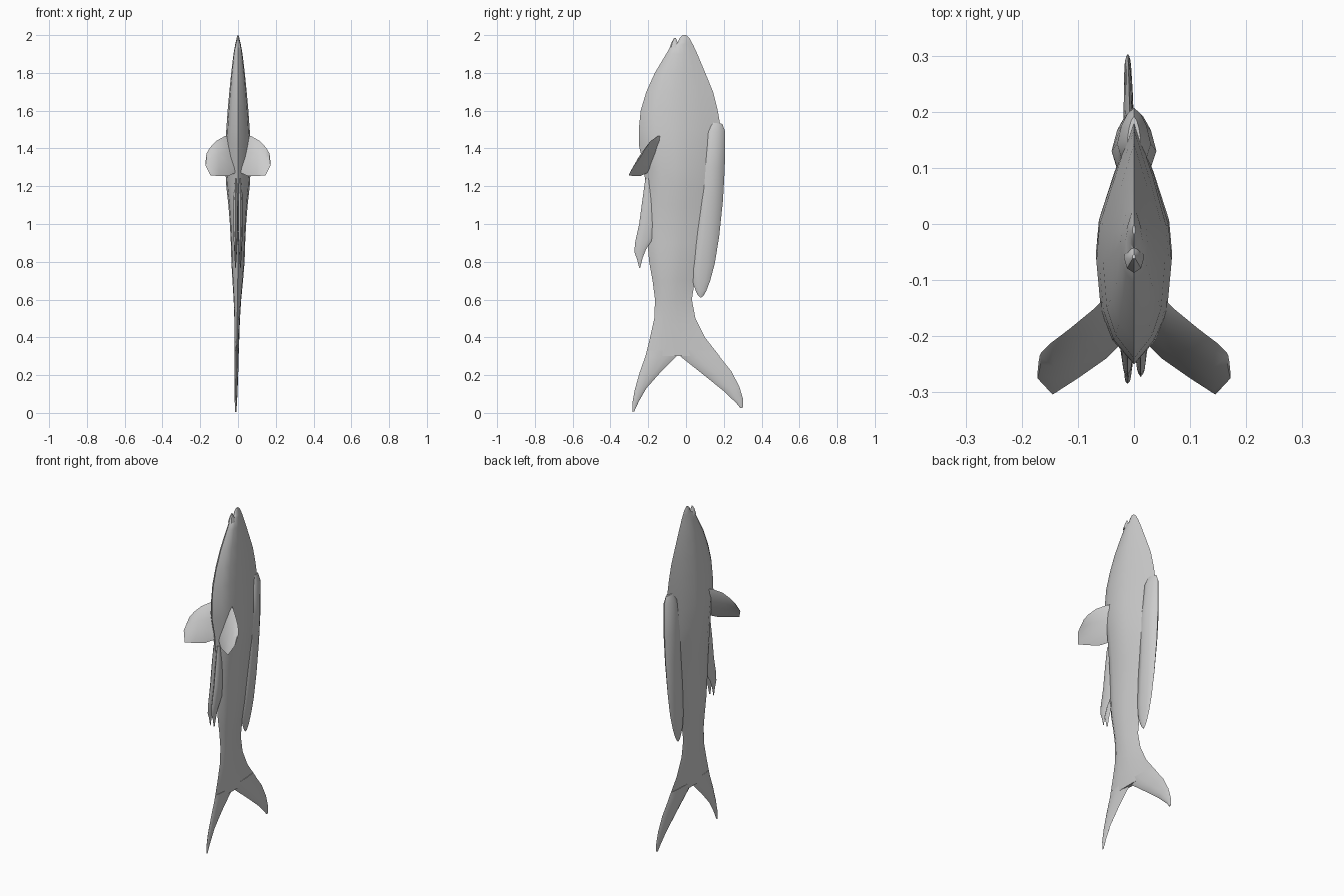
import bpy, bmesh, math
from mathutils import Vector

# Lens cross-sections: (fraction of chord, fraction of half thickness)
BODY = [(0.10, .58), (0.22, .88), (0.42, 1), (0.57, .92), (0.78, .52), (0.9, .24)]
FIN = [(0.12, .7), (0.4, 1), (0.7, .75), (0.9, .4)]


def loft(name, sections, shape=FIN, normal=(1, 0, 0), sweep=True):
    """Skin closed lens rings; each section is (edge A, edge B, half thickness)."""
    n = Vector(normal).normalized()
    bm = bmesh.new()
    rings = []
    for a, b, w in sections:
        a, b = Vector(a), Vector(b)
        pts = [a] + [a.lerp(b, t) + n * w * f for t, f in shape]
        pts += [b] + [a.lerp(b, t) - n * w * f for t, f in reversed(shape)]
        if sweep:  # the tail drifts slightly to one side
            for p in pts:
                p.x -= 0.012 * max(0, (0.8 - p.z) / 0.8)
        rings.append([bm.verts.new(p) for p in pts])
    for r, s in zip(rings, rings[1:]):
        for i in range(len(r)):
            j = (i + 1) % len(r)
            bm.faces.new((r[i], r[j], s[j], s[i]))
    bm.faces.new(rings[0])
    bm.faces.new(rings[-1])
    bmesh.ops.recalc_face_normals(bm, faces=bm.faces)
    me = bpy.data.meshes.new(name)
    bm.to_mesh(me)
    bm.free()
    ob = bpy.data.objects.new(name, me)
    bpy.context.collection.objects.link(ob)
    bpy.ops.object.select_all(action='DESELECT')
    ob.select_set(True)
    bpy.context.view_layer.objects.active = ob
    bpy.ops.object.shade_smooth_by_angle(angle=math.radians(40))
    return ob


def flat(rows):
    """Sections in the middle plane from (yA, zA, yB, zB, half thickness)."""
    return [((0, ya, za), (0, yb, zb), w) for ya, za, yb, zb, w in rows]


# Body from snout to the fork of the tail: z, belly y, back y, half width
body = [(2.0, -.018, 0, .003), (1.985, -.034, .018, .007), (1.962, -.043, .03, .012),
        (1.95, -.076, .037, .015), (1.9, -.105, .06, .024), (1.8, -.165, .102, .036),
        (1.7, -.21, .143, .046), (1.6, -.24, .168, .055), (1.5, -.25, .185, .062),
        (1.42, -.25, .185, .067), (1.3, -.222, .18, .068), (1.2, -.215, .172, .062),
        (1.1, -.212, .158, .051), (1.0, -.208, .14, .043), (.9, -.204, .115, .038),
        (.8, -.195, .085, .035), (.7, -.177, .046, .028), (.6, -.164, .031, .02),
        (.5, -.168, .05, .015), (.4, -.19, .1, .013), (.3, -.215, .178, .011)]
loft("body", flat([(a, z, b, z, w) for z, a, b, w in body]), BODY)

# Lower jaw
loft("lower_jaw", flat([(-.062, 1.986, -.054, 1.984, .003),
                        (-.073, 1.968, -.046, 1.966, .01),
                        (-.087, 1.935, -.02, 1.935, .018)]))

# Tail lobes
loft("tail_lobe_front", flat([(-.206, .33, -.03, .33, .011), (-.215, .3, -.05, .299, .011),
                              (-.245, .215, -.135, .215, .01), (-.272, .12, -.21, .13, .008),
                              (-.284, .05, -.25, .06, .006), (-.284, .005, -.274, .008, .003)]))
loft("tail_lobe_back", flat([(-.06, .33, .155, .33, .011), (-.015, .287, .178, .298, .011),
                             (.095, .2, .24, .22, .01), (.2, .115, .282, .14, .008),
                             (.268, .05, .303, .07, .006), (.288, .024, .302, .03, .003)]))

# Dorsal fin
loft("dorsal_fin", flat([(.12, 1.54, .192, 1.53, .012), (.1, 1.49, .207, 1.49, .03),
                         (.08, 1.3, .205, 1.3, .04), (.06, 1.1, .195, 1.12, .034),
                         (.04, .9, .175, .93, .026), (.03, .76, .152, .79, .019),
                         (.035, .69, .128, .7, .012), (.052, .645, .107, .645, .008),
                         (.065, .62, .092, .62, .004), (.076, .61, .08, .61, .002)]))

# Paired fins, mirrored left and right
for side, s in (("left", -1), ("right", 1)):
    pectoral = [((.035, -.115, 1.47), (.015, -.205, 1.27), .012),
                ((.07, -.15, 1.465), (.05, -.24, 1.255), .012),
                ((.115, -.187, 1.44), (.1, -.275, 1.255), .01),
                ((.148, -.212, 1.405), (.145, -.304, 1.256), .007),
                ((.166, -.23, 1.375), (.172, -.275, 1.31), .003)]
    loft("pectoral_fin_" + side,
         [((a[0] * s, a[1], a[2]), (b[0] * s, b[1], b[2]), w) for a, b, w in pectoral],
         normal=(.55 * s, .74, -.39), sweep=False)

    pelvic = [(-.215, 1.24, -.18, 1.24, .006), (-.232, 1.12, -.16, 1.12, .012),
              (-.248, 1.0, -.16, 1.0, .013), (-.27, .9, -.17, .93, .01),
              (-.273, .85, -.212, .865, .007), (-.258, .81, -.23, .82, .005),
              (-.248, .768, -.242, .77, .002)]
    loft("pelvic_fin_" + side,
         [((s * .012, a[1], a[2]), (s * .014, b[1], b[2]), w) for a, b, w in flat(pelvic)])
